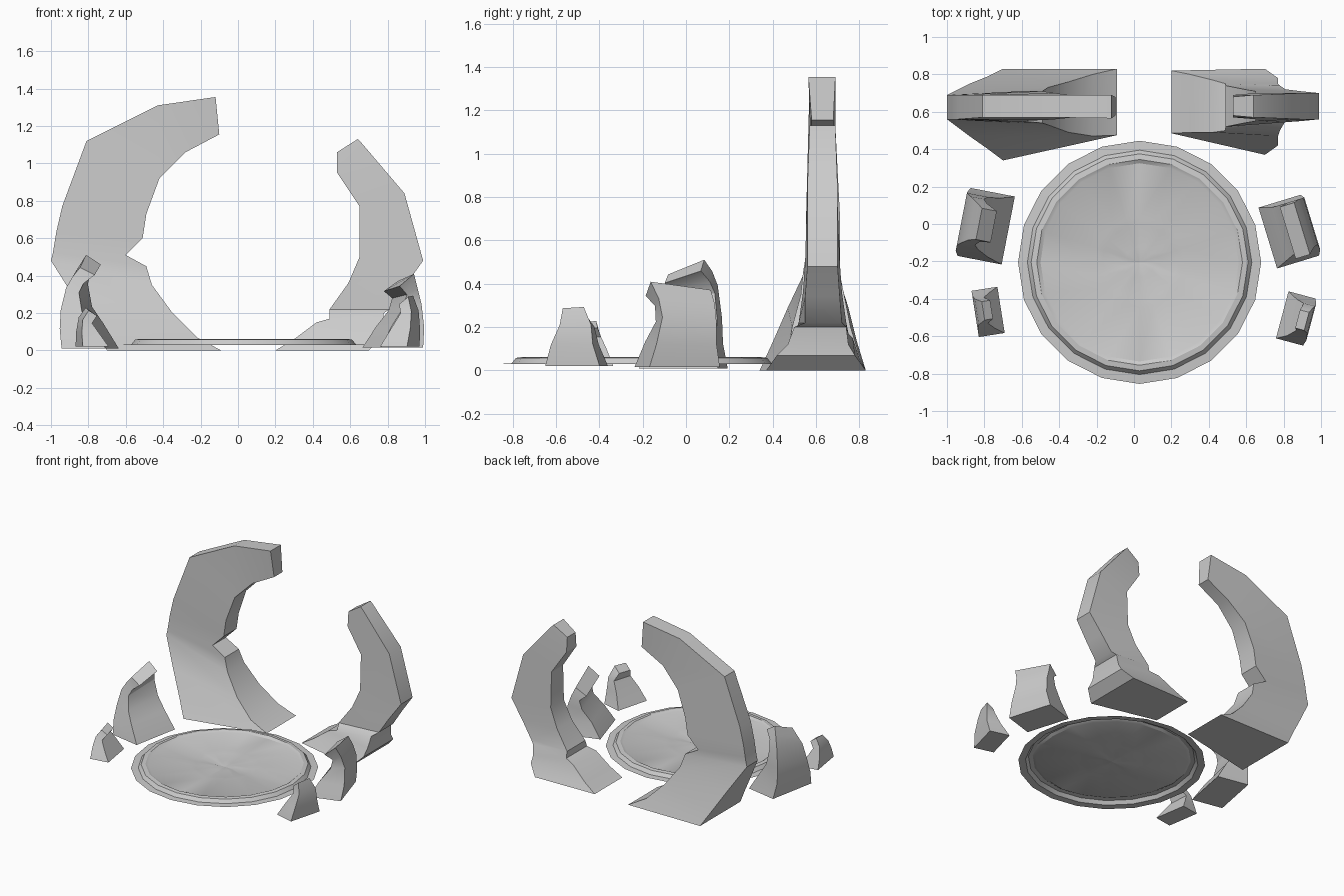
import bpy, bmesh, math

def finish(name, bm, angle=30, recalc=True):
    if recalc:
        bmesh.ops.recalc_face_normals(bm, faces=bm.faces)
    me = bpy.data.meshes.new(name)
    bm.to_mesh(me)
    bm.free()
    ob = bpy.data.objects.new(name, me)
    bpy.context.collection.objects.link(ob)
    bpy.ops.object.select_all(action='DESELECT')
    ob.select_set(True)
    bpy.context.view_layer.objects.active = ob
    bpy.ops.object.shade_smooth_by_angle(angle=math.radians(angle))
    return ob

def loft(name, rings):
    """Skin four-cornered rings into a closed solid."""
    bm = bmesh.new()
    vs = [[bm.verts.new(p) for p in r] for r in rings]
    for a, b in zip(vs, vs[1:]):
        for i in range(4):
            j = (i + 1) % 4
            bm.faces.new((a[i], a[j], b[j], b[i]))
    bm.faces.new(vs[0])
    bm.faces.new(vs[-1])
    return finish(name, bm)

def arch(name, sections):
    # section: outer x, z, inner x, z, outer y range, inner y range
    loft(name, [[(xo, a, zo), (xo, b, zo), (xi, d, zi), (xi, c, zi)]
                for xo, zo, xi, zi, a, b, c, d in sections])

def rock(name, cx, cy, side, angle, tilt, sections):
    # section: outer offset, z, inner offset, z, y range; offsets grow outward
    ca, sa = math.cos(math.radians(angle)), math.sin(math.radians(angle))
    top = max(s[1] for s in sections)
    rings = []
    for uo, zo, ui, zi, a, b in sections:
        ring = []
        for u, y, z in ((uo, a, zo), (uo, b, zo), (ui, b, zi), (ui, a, zi)):
            x = side * u
            ring.append((cx + x * ca - y * sa, cy + x * sa + y * ca,
                         z + tilt * y * (z / top) ** 2))
        rings.append(ring)
    loft(name, rings)

# Tall broken arch on the left
arch("left_arch", [
    (-.70, 0, -.09, 0, .34, .83, .475, .83),
    (-.78, .13, -.22, .07, .40, .79, .47, .80),
    (-.88, .29, -.35, .20, .47, .75, .49, .76),
    (-1.0, .48, -.46, .35, .56, .69, .53, .73),
    (-.99, .52, -.49, .45, .56, .69, .54, .71),
    (-.985, .55, -.60, .51, .56, .69, .55, .71),
    (-.97, .64, -.51, .60, .56, .69, .555, .71),
    (-.94, .77, -.49, .73, .56, .69, .555, .71),
    (-.81, 1.12, -.42, .92, .57, .69, .56, .70),
    (-.43, 1.31, -.28, 1.06, .57, .69, .575, .68),
    (-.12, 1.355, -.10, 1.155, .565, .69, .58, .68)])

# Shorter arch on the right, standing on a stepped foot
arch("right_arch", [
    (.70, 0, .20, 0, .37, .83, .485, .82),
    (.77, .07, .30, .06, .42, .78, .49, .80),
    (.77, .12, .42, .15, .47, .75, .49, .77),
    (.78, .20, .49, .17, .50, .74, .50, .75),
    (.81, .22, .49, .22, .55, .72, .52, .74),
    (.89, .34, .59, .36, .55, .71, .54, .72),
    (.99, .48, .65, .50, .56, .70, .55, .71),
    (.89, .84, .65, .77, .56, .70, .56, .70),
    (.66, 1.11, .53, .95, .57, .69, .57, .69),
    (.64, 1.13, .53, 1.06, .57, .69, .58, .68)])

# Leaning side rocks
rock("left_large_rock", -.80, -.01, -1, -11, .4, [
    (.11, .01, -.13, .01, -.185, .185),
    (.125, .12, -.05, .14, -.16, .16),
    (.125, .23, .01, .22, -.13, .155),
    (.10, .36, .03, .33, -.11, .14),
    (.07, .42, .01, .38, -.09, .12),
    (.03, .475, -.05, .43, -.08, .09)])
rock("right_large_rock", .83, -.04, 1, 17, -.13, [
    (.115, .015, -.12, .015, -.17, .17),
    (.13, .12, -.05, .13, -.14, .15),
    (.125, .24, .02, .22, -.11, .15),
    (.10, .32, .04, .29, -.12, .15),
    (.07, .39, -.01, .33, -.15, .14)])
rock("left_small_rock", -.78, -.47, -1, 9, .15, [
    (.07, .02, -.07, .02, -.125, .125),
    (.07, .10, -.02, .10, -.09, .10),
    (.06, .17, .01, .15, -.06, .08),
    (.025, .22, -.02, .19, -.04, .06)])
rock("right_small_rock", .865, -.505, 1, -15, .06, [
    (.075, .02, -.075, .02, -.13, .13),
    (.085, .12, -.02, .12, -.10, .10),
    (.08, .21, .02, .20, -.06, .09),
    (.06, .29, .01, .25, -.05, .05)])

# Round floor dais: open shell with raised rim and four worn grooves
bm = bmesh.new()
SIDES = 20
profile = [(.65, .03, 0), (.60, .033, 0), (.58, .058, 0), (.55, .062, 0),
           (.53, .053, .006), (.24, .055, .014), (.20, .046, .004), (.08, .044, .008)]
rings = []
for r, z, dip in profile:
    ring = []
    for i in range(SIDES):
        t = 2 * math.pi * i / SIDES
        groove = dip if i % 5 == 0 else 0
        ring.append(bm.verts.new((.03 + r * math.cos(t), -.205 + r * math.sin(t), z - groove)))
    rings.append(ring)
for a, b in zip(rings, rings[1:]):
    for i in range(SIDES):
        j = (i + 1) % SIDES
        bm.faces.new((a[i], a[j], b[j], b[i]))
hub = bm.verts.new((.03, -.205, .036))
for i in range(SIDES):
    bm.faces.new((rings[-1][i], rings[-1][(i + 1) % SIDES], hub))
finish("floor_dais", bm, recalc=False)
